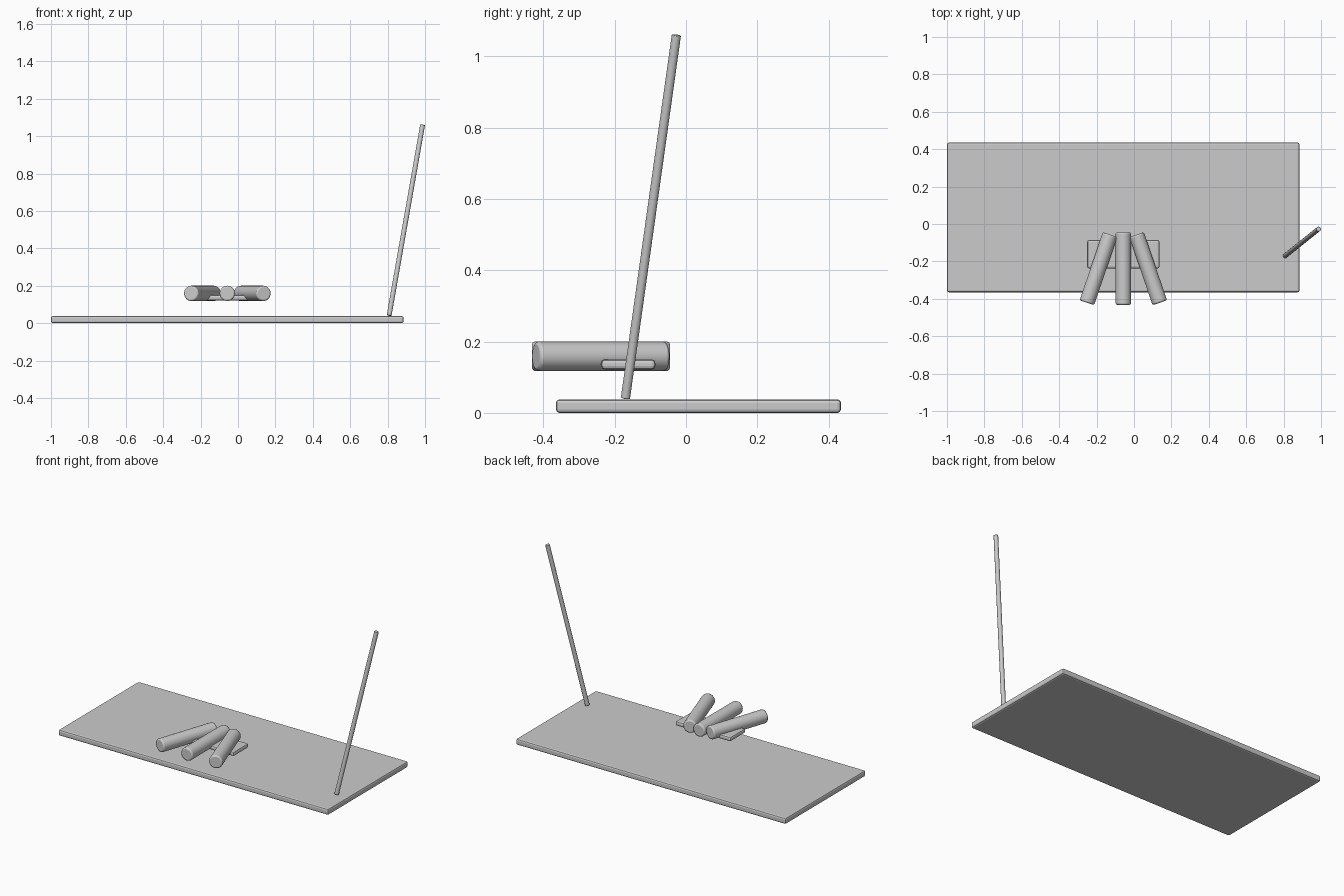
import bpy
from mathutils import Vector

old = bpy.data.objects.get("Cube")
if old:
    bpy.data.objects.remove(old, do_unlink=True)

grey = bpy.data.materials.new("plain grey")
grey.use_nodes = True
grey.diffuse_color = (0.6, 0.6, 0.6, 1)
grey.node_tree.nodes["Principled BSDF"].inputs["Base Color"].default_value = (0.6, 0.6, 0.6, 1)


def finish(obj, name, bevel, segments):
    obj.name = name
    obj.data.materials.append(grey)
    if bevel:
        mod = obj.modifiers.new("Bevel", "BEVEL")
        mod.width = bevel
        mod.segments = segments
        mod.limit_method = "ANGLE"
    return obj


def slab(name, low, high, bevel):
    low, high = Vector(low), Vector(high)
    bpy.ops.mesh.primitive_cube_add(size=1, location=(low + high) / 2)
    obj = bpy.context.object
    obj.scale = high - low
    bpy.ops.object.transform_apply(location=False, rotation=False, scale=True)
    return finish(obj, name, bevel, 2)


def rod(name, start, end, radius, bevel):
    start, end = Vector(start), Vector(end)
    axis = end - start
    bpy.ops.mesh.primitive_cylinder_add(vertices=32, radius=radius, depth=axis.length,
                                        location=(start + end) / 2)
    obj = bpy.context.object
    obj.rotation_euler = axis.to_track_quat("Z", "Y").to_euler()
    bpy.ops.object.shade_smooth_by_angle()
    return finish(obj, name, bevel, 2)


# Base board and the small plate hovering above it
slab("base_board", (-1, -0.365, 0), (0.885, 0.435, 0.038), 0.01)
slab("small_plate", (-0.25, -0.238, 0.122), (0.136, -0.086, 0.15), 0.01)

# Three fanned rollers
mid_x, roll_z = -0.057, 0.159
rod("middle_roller", (mid_x, -0.432, roll_z), (mid_x, -0.045, roll_z), 0.041, 0.008)
for side, name in ((-1, "right_roller"), (1, "left_roller")):
    rod(name, (mid_x + side * 0.195, -0.421, roll_z),
        (mid_x + side * 0.071, -0.057, roll_z), 0.041, 0.008)

# Leaning pole at the board's edge
rod("leaning_pole", (0.808, -0.17, 0.041), (0.987, -0.027, 1.06), 0.013, 0.002)
